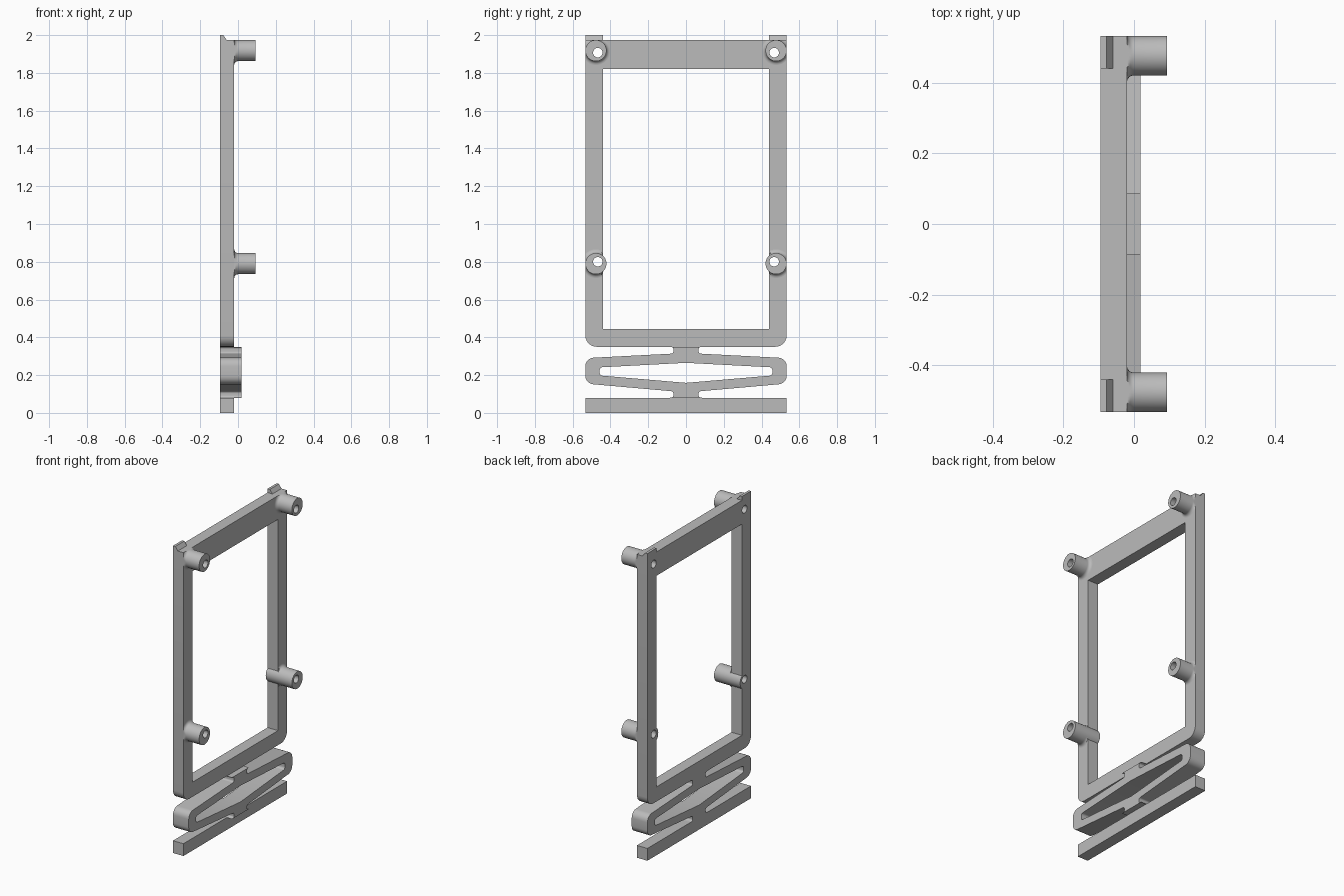
import bpy, bmesh, math
from mathutils import Matrix, Vector

cube = bpy.data.objects.get("Cube")
if cube:
    bpy.data.objects.remove(cube, do_unlink=True)

BACK, FACE, SPRING_FACE = -0.095, -0.02, 0.018
HALF = 0.533          # half width of the whole part
RAIL = 0.44           # inner edge of the side rails
TOP = 1.975
BOSS_R, FLARE = 0.056, 0.02

grey = bpy.data.materials.new("plain grey")
grey.use_nodes = True
grey.diffuse_color = (0.5, 0.5, 0.5, 1)
grey.node_tree.nodes["Principled BSDF"].inputs["Base Color"].default_value = (0.5, 0.5, 0.5, 1)


def finish(name, bm):
    """Clean a bmesh and make it a shaded object."""
    bmesh.ops.remove_doubles(bm, verts=bm.verts, dist=1e-5)
    bmesh.ops.recalc_face_normals(bm, faces=bm.faces)
    me = bpy.data.meshes.new(name)
    bm.to_mesh(me)
    bm.free()
    me.materials.append(grey)
    for p in me.polygons:
        p.use_smooth = True
    me.set_sharp_from_angle(angle=math.radians(32))
    ob = bpy.data.objects.new(name, me)
    bpy.context.scene.collection.objects.link(ob)
    return ob


def rounded(corners, steps=6):
    """Turn (u, v, radius) corners into a closed outline with arcs."""
    out = []
    n = len(corners)
    for i, (u, v, r) in enumerate(corners):
        p = Vector((u, v))
        if not r:
            out.append(p)
            continue
        a = (Vector(corners[i - 1][:2]) - p).normalized()
        b = (Vector(corners[(i + 1) % n][:2]) - p).normalized()
        half = a.angle(b) / 2
        centre = p + (a + b).normalized() * (r / math.sin(half))
        start = p + a * (r / math.tan(half)) - centre
        end = p + b * (r / math.tan(half)) - centre
        sweep = start.angle_signed(end)
        for k in range(steps + 1):
            t = -sweep * k / steps
            out.append(centre + Matrix.Rotation(t, 2) @ start)
    return out


def prism(name, outlines, lo, hi, along="x"):
    """Extrude an outline with holes along x (profile y,z) or y (profile x,z)."""
    cu = bpy.data.curves.new(name, "CURVE")
    cu.dimensions, cu.fill_mode = "2D", "BOTH"
    cu.extrude = (hi - lo) / 2
    for outline in outlines:
        sp = cu.splines.new("POLY")
        sp.points.add(len(outline) - 1)
        for pt, co in zip(sp.points, outline):
            pt.co = (co[0], co[1], 0, 1)
        sp.use_cyclic_u = True
    tmp = bpy.data.objects.new(name + " profile", cu)
    bpy.context.scene.collection.objects.link(tmp)
    deps = bpy.context.evaluated_depsgraph_get()
    me = bpy.data.meshes.new_from_object(tmp.evaluated_get(deps))
    bm = bmesh.new()
    bm.from_mesh(me)
    bpy.data.objects.remove(tmp)
    bpy.data.curves.remove(cu)
    bpy.data.meshes.remove(me)
    mid = (lo + hi) / 2
    for v in bm.verts:
        u, w, d = v.co
        v.co = (d + mid, u, w) if along == "x" else (u, d + mid, w)
    return finish(name, bm)


def lathe(name, profile, cy, cz, limit=None, sides=40):
    """Solid of (x, radius) rings about an axis along x."""
    bm = bmesh.new()
    rings = []
    for x, r in profile:
        ring = []
        for k in range(sides):
            c, s = math.cos(k * math.tau / sides), math.sin(k * math.tau / sides)
            y, z = cy + r * c, cz + r * s
            if limit:
                y, z = limit(y, z, cy + BOSS_R * c, cz + BOSS_R * s)
            ring.append(bm.verts.new((x, y, z)))
        rings.append(ring)
    for a, b in zip(rings, rings[1:]):
        for k in range(sides):
            j = (k + 1) % sides
            bm.faces.new((a[k], a[j], b[j], b[k]))
    bm.faces.new(rings[0])
    bm.faces.new(rings[-1])
    return finish(name, bm)


def drill(ob, cutters):
    for c in cutters:
        m = ob.modifiers.new("hole", "BOOLEAN")
        m.operation, m.solver, m.object = "DIFFERENCE", "EXACT", c
    deps = bpy.context.evaluated_depsgraph_get()
    me = bpy.data.meshes.new_from_object(ob.evaluated_get(deps))
    ob.modifiers.clear()
    ob.data = me
    me.set_sharp_from_angle(angle=math.radians(32))


def box(u0, u1, v0, v1):
    return [(u0, v0), (u1, v0), (u1, v1), (u0, v1)]


# Rectangular frame with rounded lower corners
outer = rounded([(-HALF, 0.35, 0.06), (HALF, 0.35, 0.06), (HALF, TOP, 0), (-HALF, TOP, 0)])
frame = prism("frame", [outer, box(-RAIL, RAIL, 0.445, 1.82)], BACK, FACE)

# Foot bar
prism("foot_bar", [box(-HALF, HALF, 0, 0.08)], BACK, FACE)

# Flexing diamond spring with its two necks
half = [(0.087, 0.08, 0), (0.067, 0.083, 0.01), (0.067, 0.114, 0.012),
        (HALF, 0.155, 0.045), (HALF, 0.29, 0.045),
        (0.067, 0.314, 0.012), (0.067, 0.347, 0.01), (0.087, 0.35, 0)]
spring = rounded(half + [(-y, z, r) for y, z, r in reversed(half)])
slot_half = [(0, 0.159, 0), (0.457, 0.198, 0.015), (0.457, 0.241, 0.015), (0, 0.265, 0)]
slot = rounded(slot_half + [(-y, z, r) for y, z, r in slot_half[2:0:-1]])
prism("spring", [spring, slot], BACK, SPRING_FACE)

# Wedge lips on top of the side rails
lip = [(BACK, TOP), (-0.06, TOP), (-0.078, 2.0), (BACK, 2.0)]
for side, lo, hi in (("left", RAIL, HALF), ("right", -HALF, -RAIL)):
    prism("top_lip_" + side, [lip], lo, hi, along="y")

# Mounting bosses with flared bases and off-centre holes
flare = [(FACE + FLARE * (1 - math.cos(t)), BOSS_R + FLARE * (1 - math.sin(t)))
         for t in (k * math.pi / 12 for k in range(7))]
cutters = []
for level, cz, hole_z in (("upper", 1.918, 1.907), ("lower", 0.79, 0.8)):
    for side in (-1, 1):
        def limit(y, z, boss_y, boss_z, level=level):
            # keep the flare on the frame's own face
            if level == "lower" and abs(y) < RAIL:
                return boss_y, boss_z
            return max(-HALF, min(HALF, y)), min(TOP, z)

        base = BACK if level == "lower" else -0.06
        profile = [(base, BOSS_R), (FACE, BOSS_R)] + flare + [(0.093, BOSS_R)]
        label = level + ("_front" if side < 0 else "_back")
        boss = lathe("boss_" + label, profile, side * 0.477, cz, limit)
        cutter = lathe("hole_" + label, [(-0.2, 0.025), (0.2, 0.025)],
                       side * 0.467, hole_z, sides=24)
        cutter.hide_render = True
        drill(boss, [cutter])
        cutters.append(cutter)
drill(frame, cutters)
for c in cutters:
    bpy.data.objects.remove(c, do_unlink=True)
